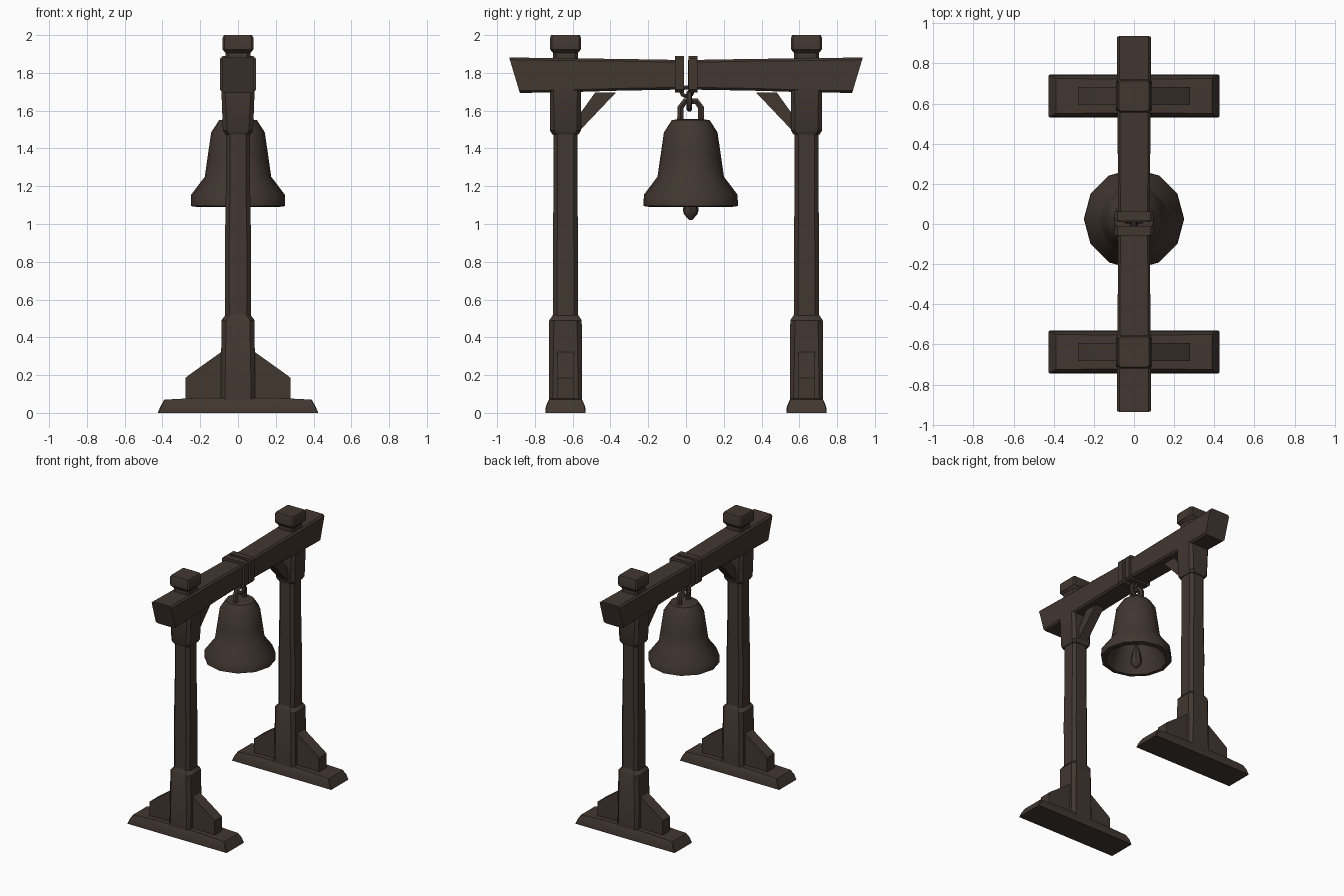
import bpy, bmesh, math
from mathutils import Vector

if "Cube" in bpy.data.objects:
    bpy.data.objects.remove(bpy.data.objects["Cube"])

wood = bpy.data.materials.new("dark_brown")
wood.diffuse_color = (0.055, 0.038, 0.030, 1)
wood.use_nodes = True
wood.node_tree.nodes["Principled BSDF"].inputs["Base Color"].default_value = wood.diffuse_color


def finish(name, bm, angle=35):
    bmesh.ops.recalc_face_normals(bm, faces=bm.faces)
    me = bpy.data.meshes.new(name)
    bm.to_mesh(me)
    bm.free()
    me.materials.append(wood)
    ob = bpy.data.objects.new(name, me)
    bpy.context.collection.objects.link(ob)
    bpy.ops.object.select_all(action='DESELECT')
    ob.select_set(True)
    bpy.context.view_layer.objects.active = ob
    bpy.ops.object.shade_smooth_by_angle(angle=math.radians(angle))
    return ob


def loft(name, rings, closed=False, angle=35):
    """Skin a list of point rings; cap the ends unless the path is closed."""
    bm = bmesh.new()
    vr = [[bm.verts.new(p) for p in r] for r in rings]
    n = len(vr[0])
    for k in range(len(vr) if closed else len(vr) - 1):
        a, b = vr[k], vr[(k + 1) % len(vr)]
        for i in range(n):
            j = (i + 1) % n
            bm.faces.new((a[i], a[j], b[j], b[i]))
    if not closed:
        bm.faces.new(vr[0])
        bm.faces.new(vr[-1])
    return finish(name, bm, angle)


def octo(hx, hy, c):
    """Rectangle with cut corners."""
    return [(hx, -hy + c), (hx, hy - c), (hx - c, hy), (-hx + c, hy),
            (-hx, hy - c), (-hx, -hy + c), (-hx + c, -hy), (hx - c, -hy)]


def column(name, y, sections):
    loft(name, [[(px, y + py, z) for px, py in octo(hx, hy, c)]
                for z, hx, hy, c in sections])


def plate(name, pts, half, to_xyz):
    """Flat outline given thickness."""
    loft(name, [[to_xyz(a, b, t) for a, b in pts] for t in (-half, half)])


def lathe(name, profile, sides, y):
    loft(name, [[(r * math.cos(math.tau * i / sides),
                  y + r * math.sin(math.tau * i / sides), z)
                 for i in range(sides)] for r, z in profile], angle=40)


for s, side in ((-1, "front"), (1, "back")):
    y = 0.638 * s
    # foot, plinth, post, head and peg cap
    column(side + "_foot", y, [(0, 0.425, 0.107, 0.004), (0.035, 0.41, 0.104, 0.004),
                               (0.07, 0.39, 0.088, 0.004), (0.08, 0.2, 0.085, 0.004)])
    column(side + "_plinth", y, [(0.06, 0.09, 0.088, 0.02), (0.49, 0.088, 0.086, 0.025),
                                 (0.52, 0.065, 0.066, 0.02)])
    column(side + "_post", y, [(0.5, 0.068, 0.066, 0.022), (0.85, 0.07, 0.066, 0.022),
                               (1.2, 0.064, 0.064, 0.022), (1.5, 0.064, 0.064, 0.022)])
    column(side + "_post_head", y, [(1.475, 0.068, 0.07, 0.02), (1.495, 0.08, 0.082, 0.022),
                                    (1.71, 0.088, 0.083, 0.02)])
    column(side + "_peg", y, [(1.85, 0.066, 0.066, 0.015), (1.92, 0.066, 0.066, 0.015)])
    column(side + "_peg_cap", y, [(1.905, 0.066, 0.066, 0.01), (1.925, 0.082, 0.082, 0.01),
                                  (1.985, 0.082, 0.082, 0.01), (2.0, 0.074, 0.076, 0.01)])
    # side buttresses on the foot
    for d, lr in ((-1, "left"), (1, "right")):
        plate(f"{side}_{lr}_buttress",
              [(0.05, 0.05), (0.278, 0.05), (0.278, 0.185), (0.26, 0.2), (0.085, 0.325), (0.05, 0.325)],
              0.045, lambda a, b, t: (d * a, y + t, b))
    # diagonal brace under the beam
    plate(side + "_brace", [(0.60, 1.455), (0.60, 1.53), (0.48, 1.697), (0.37, 1.697)],
          0.036, lambda a, b, t: (t, s * a, b))
    # beam half with slanted end: y at mid height, z centre, half height, slant
    rings = []
    for yy, zc, hz, hx, slant in ((0.01, 1.79, 0.078, 0.08, 0), (0.35, 1.79, 0.084, 0.081, 0),
                                  (0.65, 1.787, 0.09, 0.083, 0), (0.908, 1.788, 0.094, 0.085, 0.3)):
        rings.append([(px, s * (yy + slant * pz), zc + pz) for px, pz in octo(hx, hz, 0.012)])
    loft(side + "_beam_half", rings)
    # strap around the beam
    loft(side + "_strap", [[(px, s * yy + 0.002, 1.793 + pz) for px, pz in octo(0.096, 0.096, 0.014)]
                           for yy in (0.012, 0.06)])

# bell, hollow with a thick lip
BY = 0.025
lathe("bell", [(0.06, 1.555), (0.10, 1.55), (0.142, 1.485), (0.16, 1.36), (0.176, 1.25),
               (0.248, 1.155), (0.25, 1.095), (0.215, 1.09), (0.19, 1.15), (0.145, 1.25),
               (0.12, 1.45), (0.05, 1.50)], 12, BY)
# clapper
lathe("clapper", [(0.012, 1.505), (0.012, 1.19), (0.028, 1.15), (0.042, 1.075),
                  (0.035, 1.05), (0.008, 1.022)], 8, BY)


def tube(name, path, r, closed, normal):
    """Square-ish rod along a planar path."""
    pts = [Vector(p) for p in path]
    n, nv, rings = len(pts), Vector(normal), []
    for i, p in enumerate(pts):
        a = pts[(i - 1) % n] if closed or i else p
        b = pts[(i + 1) % n] if closed or i < n - 1 else p
        side = (b - a).normalized().cross(nv)
        rings.append([p + r * (math.cos(t) * side + math.sin(t) * nv)
                      for t in (math.tau * (k + 0.5) / 6 for k in range(6))])
    loft(name, rings, closed, 50)


# crown loop on the bell
tube("bell_crown", [(0, BY + a, z) for a, z in ((-0.055, 1.53), (-0.055, 1.615), (-0.03, 1.65),
                                               (0.03, 1.65), (0.055, 1.615), (0.055, 1.53))],
     0.019, False, (1, 0, 0))
# hanging link and the eye it hangs from
tube("hanging_link", [(0.04 * math.cos(math.tau * i / 10), 0.018, 1.652 + 0.047 * math.sin(math.tau * i / 10))
                      for i in range(10)], 0.015, True, (0, 1, 0))
tube("beam_eye", [(0, 0.005 + 0.03 * math.cos(math.tau * i / 10), 1.70 + 0.024 * math.sin(math.tau * i / 10))
                  for i in range(10)], 0.012, True, (1, 0, 0))
